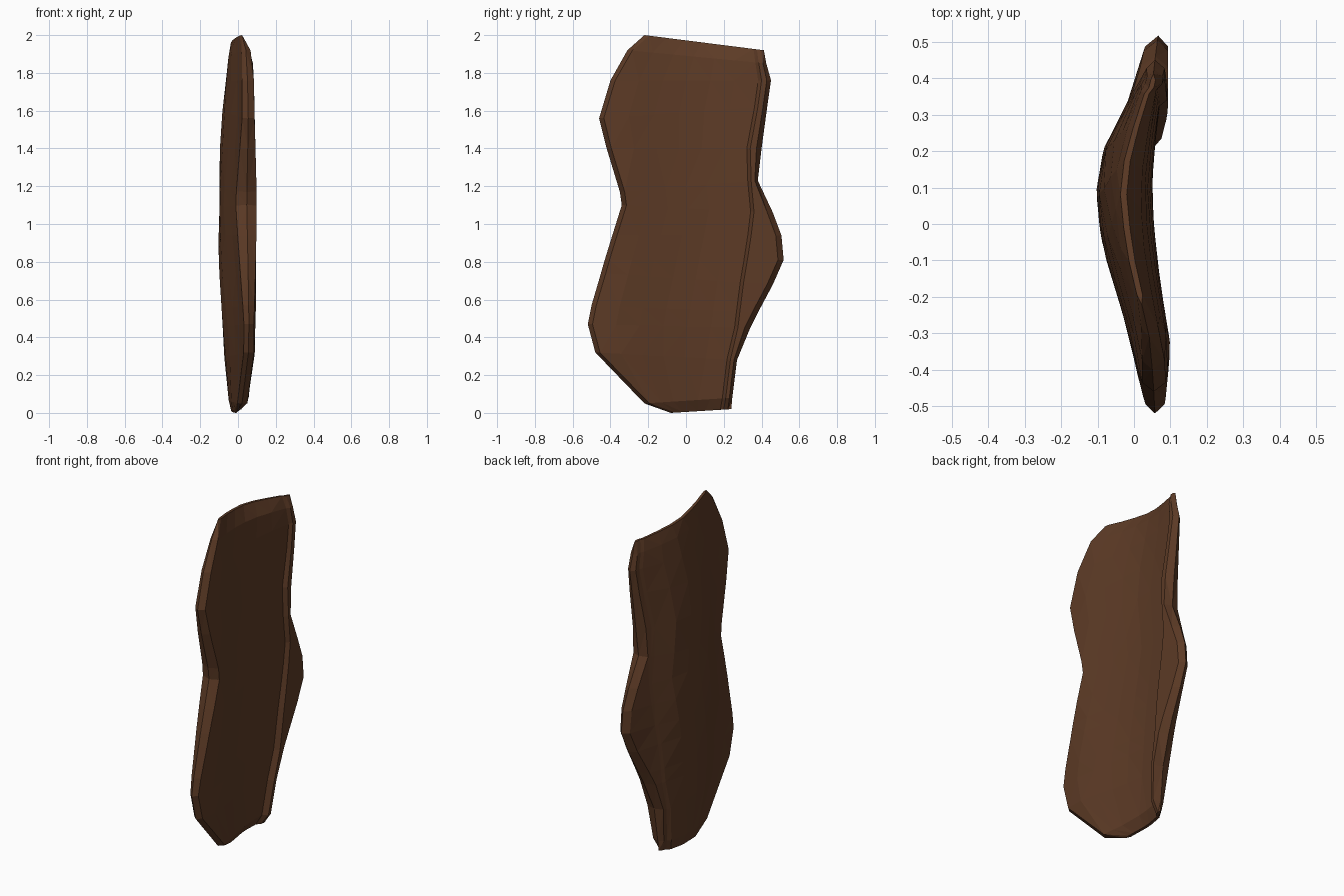
import bpy, bmesh

if "Cube" in bpy.data.objects:
    bpy.data.objects.remove(bpy.data.objects["Cube"])

# outline rows, bottom to top: left y, left z, right y, right z, y of the fold near the right edge
ROWS = [(-.08, 0, .24, .02, .20), (-.22, .05, .245, .08, .21), (-.48, .32, .27, .28, .235),
        (-.52, .47, .34, .45, .275), (-.50, .57, .38, .53, .285), (-.45, .74, .46, .68, .305),
        (-.43, .81, .517, .81, .325), (-.39, .94, .505, .94, .345), (-.34, 1.10, .46, 1.06, .36),
        (-.35, 1.17, .38, 1.23, .345), (-.42, 1.40, .40, 1.40, .34), (-.46, 1.56, .43, 1.62, .38),
        (-.40, 1.76, .45, 1.76, .40), (-.31, 1.92, .425, 1.85, .385), (-.22, 2.0, .412, 1.92, .375)]
# cross-section seen from above: (y, x) of the convex and concave faces
CONVEX = [(-.52, .03), (-.47, .02), (-.30, -.015), (-.06, -.088), (.08, -.105),
          (.20, -.087), (.33, -.02), (.40, .01), (.49, .03), (.52, .04)]
CONCAVE = [(-.52, .085), (-.47, .09), (-.33, .1), (-.25, .086), (-.07, .06),
           (.09, .048), (.22, .058), (.36, .075), (.45, .085), (.52, .08)]


def interp(table, v):
    v = min(max(v, table[0][0]), table[-1][0])
    for (a, p), (b, q) in zip(table, table[1:]):
        if v <= b:
            return p + (q - p) * (v - a) / (b - a)


def ring(i):
    yl, zl, yr, zr, fold = ROWS[i]
    end = i in (0, len(ROWS) - 1)
    lip = min(.03, (yr - fold) * .45)
    a, b = yl + .025, fold - .018
    ys = [a] + [a + (b - a) * k / 6 for k in range(1, 6)] + [b, fold, yr - lip]

    def point(y, side):
        z = zl + (zr - zl) * (y - yl) / (yr - yl)
        f, g = interp(CONVEX, y), interp(CONCAVE, y)
        if y >= fold:                       # raised lip past the fold
            g = max(g, .094)
        mid = (f + g) / 2
        t = .12 if end else max(.3, (1 - (z - 1) ** 2) ** .7)
        if side < 0:
            return (mid + (f - mid) * t, y, z)
        if side > 0:
            return (mid + (g - mid) * t ** .5 if not end else mid + .008, y, z)
        return (mid, y, z)

    return ([point(yl, 0)] + [point(y, -1) for y in ys] + [point(yr, 0)]
            + [point(y, 1) for y in reversed(ys)])


# curved bark slab lofted through the rows
bm = bmesh.new()
rings = [[bm.verts.new(p) for p in ring(i)] for i in range(len(ROWS))]
n = len(rings[0])
for lo, hi in zip(rings, rings[1:]):
    for k in range(n):
        m = (k + 1) % n
        bm.faces.new((lo[k], lo[m], hi[m], hi[k]))
bm.faces.new(rings[0])
bm.faces.new(rings[-1])
bmesh.ops.triangulate(bm, faces=bm.faces[:])
bmesh.ops.recalc_face_normals(bm, faces=bm.faces[:])
mesh = bpy.data.meshes.new("bark_slab")
bm.to_mesh(mesh)
bm.free()

# single bark colour
bark = bpy.data.materials.new("dark brown bark")
bark.diffuse_color = (.108, .043, .019, 1)
bark.use_nodes = True
bark.node_tree.nodes["Principled BSDF"].inputs["Base Color"].default_value = bark.diffuse_color
mesh.materials.append(bark)
bpy.context.collection.objects.link(bpy.data.objects.new("bark_slab", mesh))
